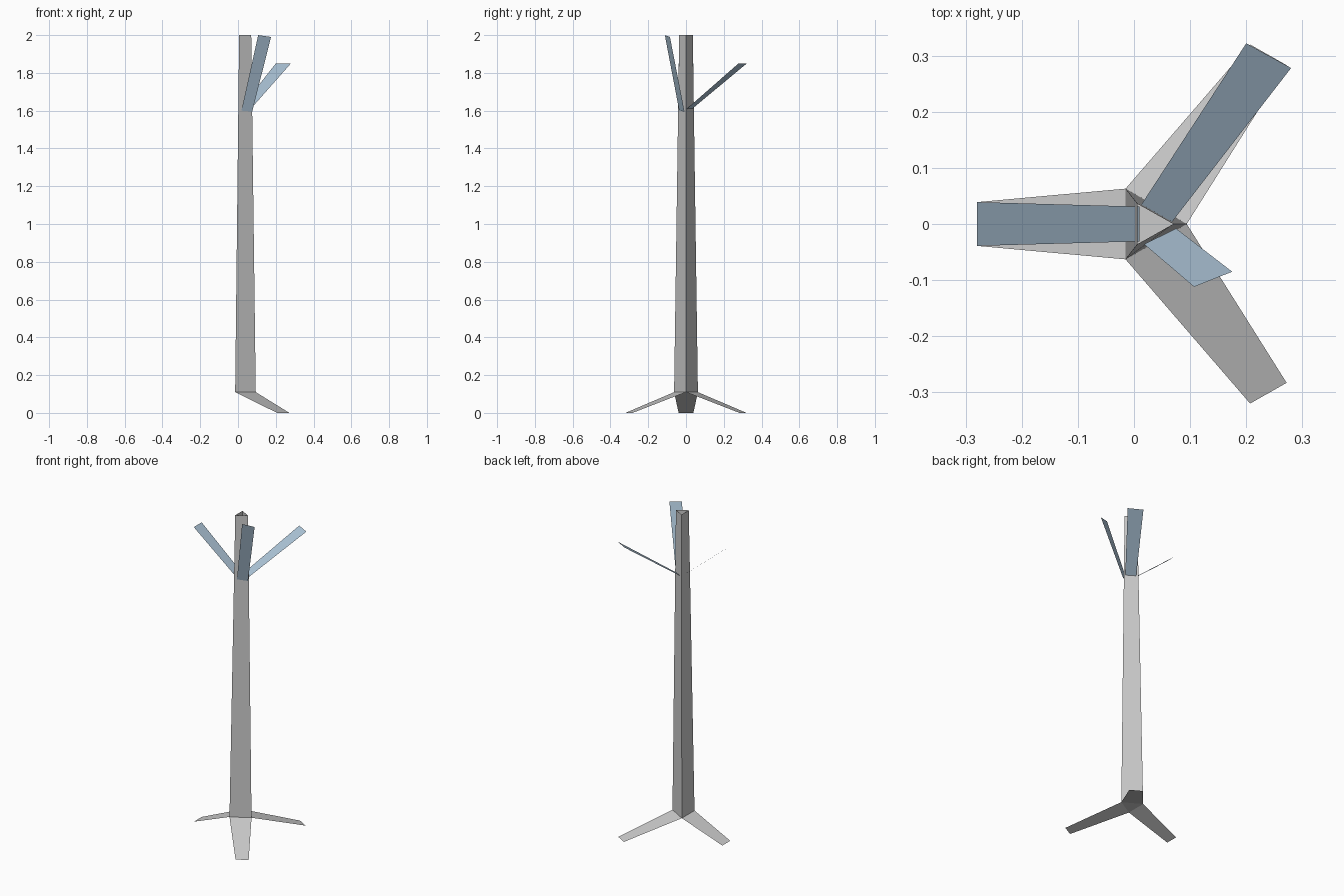
import bpy

if "Cube" in bpy.data.objects:
    bpy.data.objects.remove(bpy.data.objects["Cube"])


def make_mesh(name, verts, faces, material=None):
    mesh = bpy.data.meshes.new(name)
    mesh.from_pydata(verts, [], faces)
    mesh.update()
    obj = bpy.data.objects.new(name, mesh)
    bpy.context.collection.objects.link(obj)
    if material:
        mesh.materials.append(material)
    return obj


def triangle(x_back, x_tip, half, z):
    return [(x_back, half, z), (x_back, -half, z), (x_tip, 0, z)]


def strip(name, a, b, c, d, material=None):
    # thin flat blade from root edge a-b to tip edge c-d
    return make_mesh(name, [a, b, c, d], [(0, 1, 2, 3)], material)


# tapered three-sided pole, open at the top
base = triangle(-0.015, 0.094, 0.063, 0.11)
top = triangle(0.006, 0.07, 0.036, 2.0)
sides = [(i, (i + 1) % 3, (i + 1) % 3 + 3, i + 3) for i in range(3)]
make_mesh("pole", base + top, sides + [(2, 1, 0)])

# three flat legs growing from the pole's lower edges
strip("leg_left", base[0], (-0.28, 0.039, 0), (-0.28, -0.039, 0), base[1])
strip("leg_front", base[1], (0.207, -0.32, 0), (0.272, -0.283, 0), base[2])
strip("leg_back", base[2], (0.272, 0.283, 0), (0.207, 0.32, 0), base[0])

# three flat blue hooks
blue = bpy.data.materials.new("hook_blue")
blue.diffuse_color = (0.42, 0.56, 0.69, 1)
blue.use_nodes = True
blue.node_tree.nodes["Principled BSDF"].inputs["Base Color"].default_value = blue.diffuse_color

strip("hook_left", (0.01, 0.031, 1.61), (-0.28, 0.039, 1.85),
      (-0.28, -0.039, 1.85), (0.01, -0.031, 1.61), blue)
strip("hook_back", (0.068, 0.004, 1.61), (0.28, 0.278, 1.85),
      (0.2, 0.322, 1.85), (0.012, 0.033, 1.61), blue)
strip("hook_front", (0.018, -0.036, 1.6), (0.107, -0.112, 2.0),
      (0.175, -0.085, 1.99), (0.075, -0.008, 1.595), blue)
